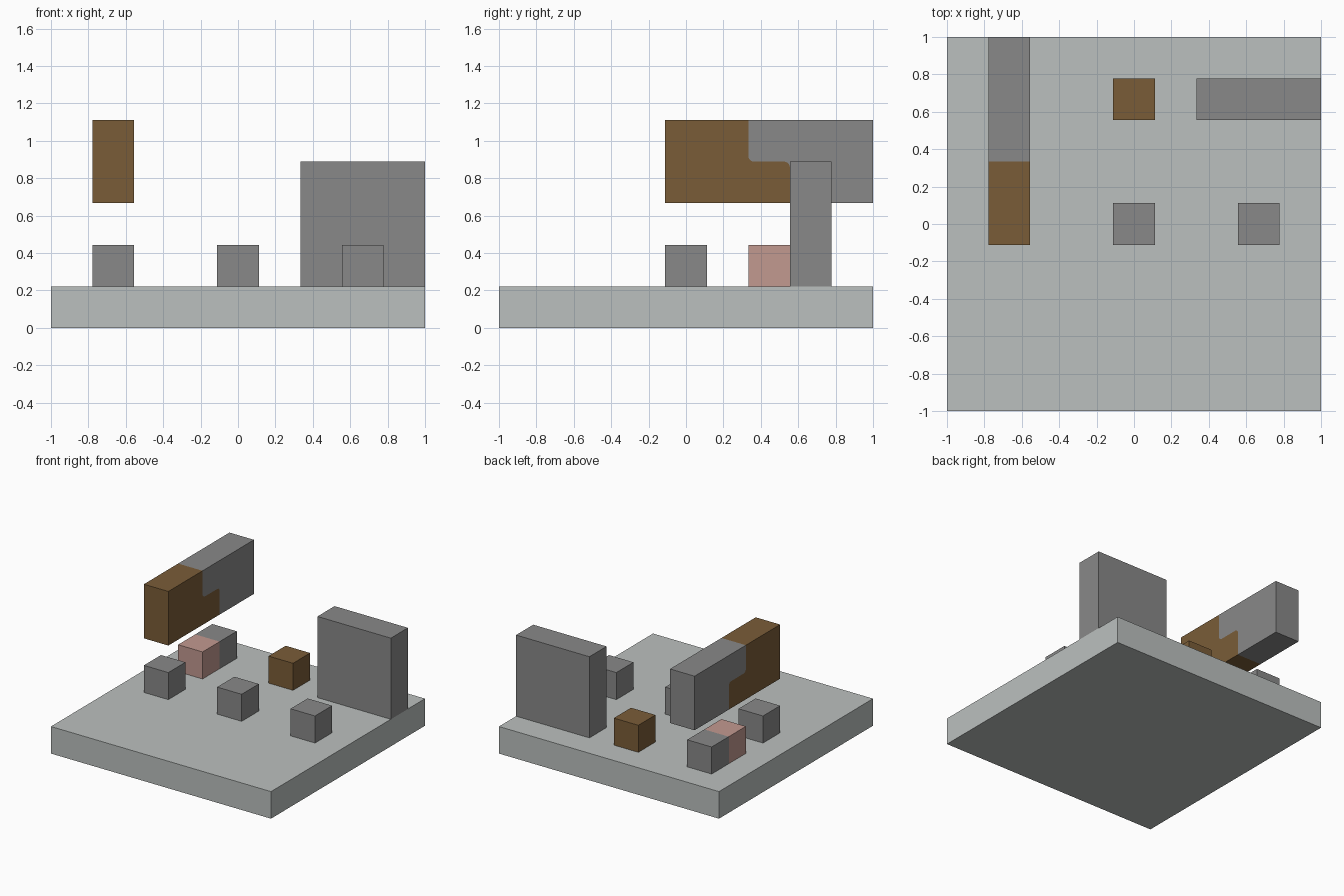
import bpy, bmesh, math

U = 2 / 9  # one grid cell

old = bpy.data.objects.get("Cube")
if old:
    bpy.data.objects.remove(old, do_unlink=True)


def material(name, rgb):
    m = bpy.data.materials.new(name)
    m.use_nodes = True
    m.diffuse_color = (*rgb, 1)
    m.node_tree.nodes["Principled BSDF"].inputs["Base Color"].default_value = (*rgb, 1)
    return m


STONE = material("pale stone", (0.50, 0.53, 0.52))
GREY = material("mid grey", (0.25, 0.25, 0.25))
BROWN = material("earth brown", (0.195, 0.108, 0.039))
PINK = material("dusty pink", (0.54, 0.32, 0.28))


def finish(name, bm, mats):
    bmesh.ops.recalc_face_normals(bm, faces=bm.faces)
    mesh = bpy.data.meshes.new(name)
    bm.to_mesh(mesh)
    bm.free()
    for m in mats:
        mesh.materials.append(m)
    obj = bpy.data.objects.new(name, mesh)
    bpy.context.collection.objects.link(obj)


def block(name, low, size, *mats, split=None):
    """Box from a low corner and size in cells; an optional y split gives the rear part the second colour."""
    bm = bmesh.new()
    bmesh.ops.create_cube(bm, size=1)
    for v in bm.verts:
        v.co = [(low[i] + (v.co[i] + 0.5) * size[i]) * U for i in range(3)]
    if split is not None:
        bmesh.ops.bisect_plane(bm, geom=bm.verts[:] + bm.edges[:] + bm.faces[:],
                               plane_co=(0, split * U, 0), plane_no=(0, 1, 0))
        for f in bm.faces:
            f.material_index = int(f.calc_center_median().y > split * U)
    finish(name, bm, mats)


def arc(cy, cz, r, start, end, steps=5):
    angles = [math.radians(start + (end - start) * i / steps) for i in range(steps + 1)]
    return [(cy + r * math.cos(a), cz + r * math.sin(a)) for a in angles]


# Ground slab and standing wall
block("ground_slab", (-4.5, -4.5, 0), (9, 9, 1), STONE)
block("rear_wall", (1.5, 2.5, 1), (3, 1, 3), GREY)

# Small cubes on the slab
for name, x, y, mat in (("centre_cube", 0, 0, GREY), ("left_cube", 3, 0, GREY),
                        ("right_cube", -3, 0, GREY), ("rear_cube", 0, 3, BROWN)):
    block(name, (x - 0.5, y - 0.5, 1), (1, 1, 1), mat)

# Two-colour double cube
block("double_cube", (-3.5, 1.5, 1), (1, 2, 1), PINK, GREY, split=2.5)

# Floating beam: two colours meet along a rounded step
R = 0.14
seam = ([(1.5, 5)] + arc(1.5 + R, 4 + R, R, 180, 270)
        + arc(2.5 - R, 4 - R, R, 90, 0) + [(2.5, 3)])
bm = bmesh.new()
vert = lambda p: bm.verts.new((-3.5 * U, p[0] * U, p[1] * U))
seam_verts = [vert(p) for p in seam]
bm.faces.new(seam_verts + [vert((-0.5, 3)), vert((-0.5, 5))])
bm.faces.new(seam_verts[::-1] + [vert((4.5, 5)), vert((4.5, 3))])
grown = bmesh.ops.extrude_face_region(bm, geom=bm.faces[:], use_keep_orig=True)["geom"]
bmesh.ops.translate(bm, vec=(U, 0, 0),
                    verts=[g for g in grown if isinstance(g, bmesh.types.BMVert)])
for f in bm.faces:
    f.material_index = int(f.calc_center_bounds().y > 2 * U)
finish("floating_beam", bm, (BROWN, GREY))
